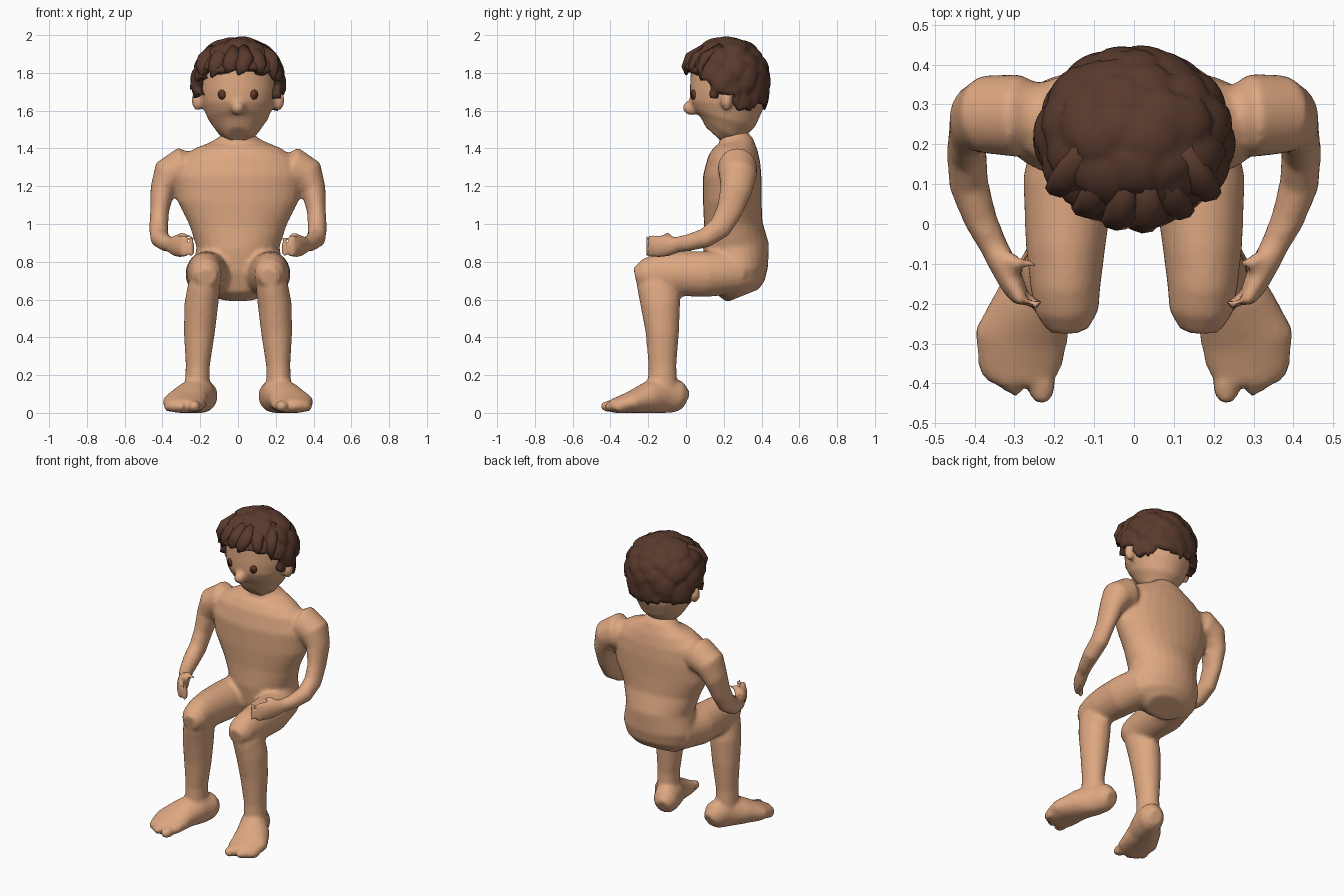
import bpy, bmesh, math, random
from mathutils import Vector, Matrix

random.seed(7)
cube = bpy.data.objects.get("Cube")
if cube:
    bpy.data.objects.remove(cube)


def material(name, rgb):
    m = bpy.data.materials.new(name)
    m.use_nodes = True
    m.diffuse_color = (*rgb, 1)
    m.node_tree.nodes["Principled BSDF"].inputs["Base Color"].default_value = (*rgb, 1)
    return m


skin = material("warm skin", (0.73, 0.39, 0.22))
brown = material("dark brown hair", (0.1, 0.042, 0.026))
iris = material("brown eye", (0.13, 0.04, 0.022))


def finish(name, bm, mat, voxel=0, smooth=0):
    bmesh.ops.recalc_face_normals(bm, faces=bm.faces)
    mesh = bpy.data.meshes.new(name)
    bm.to_mesh(mesh)
    bm.free()
    mesh.materials.append(mat)
    mesh.shade_smooth()
    ob = bpy.data.objects.new(name, mesh)
    bpy.context.collection.objects.link(ob)
    if voxel:
        r = ob.modifiers.new("Blend parts", 'REMESH')
        r.mode, r.voxel_size, r.use_smooth_shade = 'VOXEL', voxel, True
        s = ob.modifiers.new("Soften", 'SMOOTH')
        s.factor, s.iterations = 0.5, smooth
    return ob


def loft(bm, rings, side=1, n=20):
    """Closed tube through (x, y, z, half width, half depth) rings."""
    pts = [Vector((r[0] * side, r[1], r[2])) for r in rings]
    loops = []
    for i, r in enumerate(rings):
        t = (pts[min(i + 1, len(pts) - 1)] - pts[max(i - 1, 0)]).normalized()
        u = Vector((1, 0, 0))
        u = (u - t * u.dot(t)).normalized()
        v = t.cross(u)
        ring = []
        for k in range(n):
            a = math.tau * k / n
            p = pts[i] + u * math.cos(a) * r[3] + v * math.sin(a) * r[4]
            p.z = max(p.z, 0)
            ring.append(bm.verts.new(p))
        loops.append(ring)
    for a, b in zip(loops, loops[1:]):
        for k in range(n):
            j = (k + 1) % n
            bm.faces.new((a[k], a[j], b[j], b[k]))
    bm.faces.new(loops[0])
    bm.faces.new(loops[-1])


def ball(bm, centre, radii):
    bmesh.ops.create_uvsphere(bm, u_segments=16, v_segments=10, radius=1,
                              matrix=Matrix.Translation(centre) @ Matrix.Diagonal((*radii, 1)))


# Torso and neck
body = bmesh.new()
loft(body, [(0, .30, .62, .13, .09), (0, .28, .67, .21, .14), (0, .27, .76, .24, .165),
            (0, .265, .88, .22, .175), (0, .25, 1.0, .26, .155), (0, .245, 1.12, .32, .155),
            (0, .245, 1.25, .34, .155), (0, .255, 1.34, .31, .14), (0, .265, 1.4, .23, .115),
            (0, .265, 1.44, .13, .09), (0, .25, 1.47, .085, .075), (0, .24, 1.56, .08, .07)], n=28)

for s in (1, -1):
    # Arm
    loft(body, [(.2, .27, 1.30, .1, .1), (.29, .272, 1.30, .11, .105), (.365, .275, 1.26, .095, .1),
                (.4, .265, 1.18, .065, .085), (.415, .23, 1.07, .05, .07), (.42, .18, .98, .05, .062),
                (.415, .1, .925, .05, .052), (.385, .01, .90, .042, .045),
                (.35, -.06, .89, .035, .04)], s)
    # Palm, curled fingers and thumb
    loft(body, [(.36, -.04, .89, .035, .04), (.335, -.09, .885, .035, .055),
                (.305, -.15, .88, .032, .06), (.29, -.18, .88, .025, .05)], s)
    for z in (.84, .868, .896, .924):
        loft(body, [(.305, -.15, z, .018, .018), (.282, -.195, z, .018, .018),
                    (.25, -.205, z, .015, .015), (.235, -.19, z, .01, .01)], s, 8)
    loft(body, [(.34, -.08, .91, .025, .025), (.29, -.1, .94, .02, .02),
                (.245, -.1, .935, .014, .014)], s, 8)
    # Thigh and knee
    loft(body, [(.12, .28, .75, .12, .12), (.165, .1, .735, .115, .122), (.172, -.06, .737, .1, .118),
                (.172, -.16, .735, .088, .108), (.168, -.22, .73, .08, .085),
                (.166, -.268, .72, .05, .05)], s)
    # Shin and ankle
    loft(body, [(.172, -.15, .76, .07, .08), (.18, -.15, .67, .086, .11), (.195, -.135, .57, .09, .105),
                (.205, -.125, .42, .082, .088), (.213, -.125, .25, .064, .074),
                (.215, -.125, .16, .066, .078), (.215, -.12, .07, .07, .08)], s)
    # Foot with heel and toes
    loft(body, [(.17, .0, .065, .045, .05), (.178, -.04, .085, .075, .085), (.205, -.12, .095, .085, .1),
                (.25, -.2, .08, .1, .085), (.285, -.29, .055, .118, .06),
                (.285, -.36, .04, .105, .045), (.285, -.4, .035, .08, .035)], s)
    ball(body, (.232 * s, -.4, .035), (.036, .055, .032))
    for i in range(4):
        ball(body, ((.297 + .025 * i) * s, -.395 + .016 * i, .033), (.019, .042, .027))
finish("body", body, skin, .013, 4)

# Head, nose and ears
head = bmesh.new()
loft(head, [(0, .15, 1.472, .06, .06), (0, .18, 1.505, .115, .125), (0, .205, 1.56, .16, .168),
            (0, .215, 1.63, .188, .195), (0, .22, 1.7, .2, .2), (0, .225, 1.8, .2, .2),
            (0, .23, 1.88, .16, .16), (0, .23, 1.93, .08, .08)], n=32)
ball(head, (0, .032, 1.615), (.036, .05, .04))
for s in (1, -1):
    ball(head, (.212 * s, .215, 1.655), (.034, .032, .055))
finish("head", head, skin, .012, 3)

# Eyes
for s, label in ((1, "left_eye"), (-1, "right_eye")):
    eye = bmesh.new()
    turn = .44 * s
    place = Vector((math.sin(turn) * .2, .22 - math.cos(turn) * .2, 1.685))
    bmesh.ops.create_cone(eye, cap_ends=True, segments=12, radius1=1, radius2=1, depth=1,
                          matrix=Matrix.Translation(place) @ Matrix.Rotation(turn, 4, 'Z')
                          @ Matrix.Rotation(math.pi / 2, 4, 'X') @ Matrix.Diagonal((.021, .026, .009, 1)))
    finish(label, eye, iris)

# Tousled hair: a cap broken into overlapping clumps
clumps = []
for i in range(70):
    z = 1 - 2 * (i + .5) / 70
    a = i * 2.4 + random.uniform(-.25, .25)
    r = math.sqrt(1 - z * z)
    clumps.append((Vector((r * math.cos(a), r * math.sin(a), z)), random.uniform(-.025, .02)))


def hairline(y):
    if y < .07:
        return 1.8
    if y < .12:
        return 1.75
    if y < .17:
        return 1.65
    return 1.69 if y < .255 else 1.61


hair = bmesh.new()
bmesh.ops.create_icosphere(hair, subdivisions=5, radius=1)
trim = {}
for v in hair.verts:
    p = v.co.copy()
    seed, shift = min(clumps, key=lambda c: (c[0] - p).length_squared)
    d = (seed - p).length
    f = .955 + .06 * (1 - (d / .33) ** 2) + .13 * (seed.z - p.z) + shift * .8
    v.co = Vector((p.x * .25 * f, .215 + p.y * .23 * f, 1.76 + p.z * (.235 if p.z > 0 else .36) * f))
    trim[v] = v.co.z < hairline(v.co.y) + shift
bmesh.ops.delete(hair, geom=[v for v in hair.verts if trim[v]], context='VERTS')
cap = finish("hair", hair, brown)
shell = cap.modifiers.new("Thickness", 'SOLIDIFY')
shell.thickness, shell.offset = .045, -1

# Loose locks over the forehead and crown
locks = bmesh.new()
for x, tip, z in ((-.17, -.2, 1.78), (-.1, -.14, 1.775), (-.03, -.06, 1.8), (.04, .0, 1.79),
                  (.1, .13, 1.8), (.17, .19, 1.76)):
    front = .215 - .225 * math.sqrt(1 - (tip / .25) ** 2)
    loft(locks, [(x * .7, front + .12, 1.93, .03, .03), (x, front + .03, 1.88, .045, .03),
                 ((x + tip) / 2, front + .008, 1.83, .04, .022), (tip, front + .012, z, .006, .006)], n=8)
finish("fringe_locks", locks, brown)
